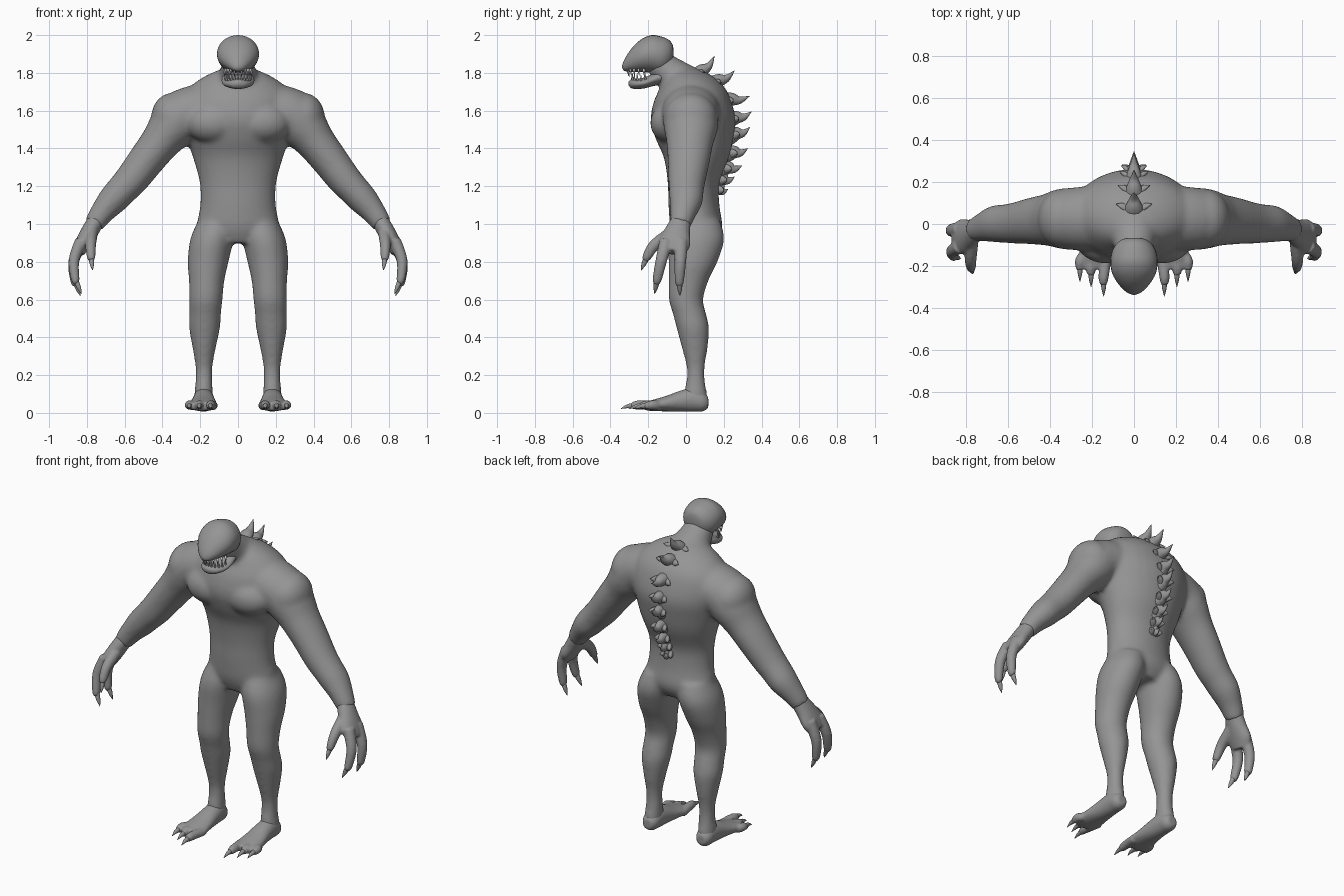
import bpy, bmesh, math
from mathutils import Vector

X, Y, Z = Vector((1, 0, 0)), Vector((0, 1, 0)), Vector((0, 0, 1))


def material(name, value):
    m = bpy.data.materials.new(name)
    m.diffuse_color = (value, value, value, 1)
    return m


skin = material("grey skin", 0.30)
ivory = material("pale teeth", 0.6)


def spline(rows, steps):
    """Catmull-Rom interpolation of (x, y, z, ru, rv) rows."""
    out = []
    for i in range(len(rows) - 1):
        p = [rows[max(i - 1, 0)], rows[i], rows[i + 1], rows[min(i + 2, len(rows) - 1)]]
        for k in range(steps):
            t = k / steps
            out.append([0.5 * (2 * b + (c - a) * t + (2 * a - 5 * b + 4 * c - d) * t * t
                               + (3 * b - a - 3 * c + d) * t ** 3) for a, b, c, d in zip(*p)])
    return out + [list(rows[-1])]


def loft(name, rows, u_hint, axis=None, sides=20, steps=4, mat=skin):
    """Skin elliptical rings along a path; axis fixes the ring normal."""
    rows = spline(rows, steps)
    bm = bmesh.new()
    rings = []
    for i, r in enumerate(rows):
        a, b = rows[max(i - 1, 0)], rows[min(i + 1, len(rows) - 1)]
        t = axis or (Vector(b[:3]) - Vector(a[:3])).normalized()
        u = (u_hint - t * u_hint.dot(t)).normalized()
        v = t.cross(u)
        ru, rv = max(r[3], 0.001), max(r[4], 0.001)
        rings.append([bm.verts.new(Vector(r[:3]) + u * ru * math.cos(w) + v * rv * math.sin(w))
                      for w in (2 * math.pi * k / sides for k in range(sides))])
    for p, q in zip(rings, rings[1:]):
        for k in range(sides):
            n = (k + 1) % sides
            bm.faces.new((p[k], p[n], q[n], q[k]))
    bm.faces.new(rings[0])
    bm.faces.new(rings[-1])
    bmesh.ops.recalc_face_normals(bm, faces=bm.faces)
    for f in bm.faces:
        f.smooth = True
    me = bpy.data.meshes.new(name)
    bm.to_mesh(me)
    bm.free()
    me.materials.append(mat)
    ob = bpy.data.objects.new(name, me)
    bpy.context.collection.objects.link(ob)
    return ob


def ball(name, centre, radii):
    bpy.ops.mesh.primitive_uv_sphere_add(segments=24, ring_count=16, location=centre)
    ob = bpy.context.object
    ob.name, ob.scale = name, radii
    ob.data.materials.append(skin)
    return ob


def fuse(name, parts, voxel, smooth):
    """Melt overlapping parts into one smooth skin."""
    bpy.ops.object.select_all(action='DESELECT')
    for p in parts:
        p.select_set(True)
    bpy.context.view_layer.objects.active = parts[0]
    bpy.ops.object.join()
    ob = bpy.context.object
    ob.name = name
    bpy.ops.object.transform_apply(location=True, rotation=True, scale=True)
    m = ob.modifiers.new("melt", 'REMESH')
    m.mode, m.voxel_size, m.use_smooth_shade = 'VOXEL', voxel, True
    s = ob.modifiers.new("relax", 'SMOOTH')
    s.factor, s.iterations = 0.5, smooth
    bpy.ops.object.modifier_apply(modifier="melt")
    bpy.ops.object.modifier_apply(modifier="relax")
    ob.data.materials.clear()
    ob.data.materials.append(skin)
    return ob


# Torso: z, y centre, half width, half depth
torso = [(.90, .05, .15, .10), (.98, .055, .215, .137), (1.1, .042, .200, .135),
         (1.22, .04, .203, .137), (1.35, .055, .238, .172), (1.45, .045, .272, .205),
         (1.55, .038, .30, .225), (1.65, .035, .30, .205), (1.72, .035, .26, .172),
         (1.78, .02, .18, .125), (1.82, 0, .09, .07)]
body = [loft("torso", [(0, y, z, a, b) for z, y, a, b in torso], X, Z, 32)]
body.append(loft("neck", [(0, .05, 1.68, .16, .14), (0, -.04, 1.76, .118, .105),
                          (0, -.11, 1.82, .092, .085), (0, -.15, 1.86, .085, .075)], X))
feet_hands = []

for s, side in ((1, "left"), (-1, "right")):
    # Chest and shoulder muscle
    body.append(ball("chest", (s * .13, -.075, 1.535), (.15, .115, .11)))
    body.append(ball("shoulder", (s * .345, .025, 1.565), (.115, .14, .13)))
    # Arm: x, y, z, depth, thickness
    arm = [(.15, .03, 1.60, .16, .15), (.28, .025, 1.575, .15, .142), (.35, .025, 1.51, .143, .128),
           (.41, .02, 1.435, .125, .106), (.48, .015, 1.345, .113, .097), (.56, .005, 1.24, .10, .09),
           (.61, .002, 1.185, .093, .084), (.665, 0, 1.125, .088, .079), (.72, -.015, 1.06, .07, .064),
           (.765, -.03, .995, .055, .053)]
    body.append(loft("arm", [(s * r[0], *r[1:]) for r in arm], Y, sides=28))
    # Leg: z, x, y, half width, half depth
    leg = [(1.02, .11, .06, .10, .12), (.92, .138, .055, .115, .148), (.8, .158, .037, .108, .13),
           (.7, .166, .013, .094, .106), (.6, .17, .0, .088, .091), (.52, .174, .02, .084, .088),
           (.45, .177, .036, .082, .086), (.35, .179, .046, .063, .07), (.25, .18, .051, .046, .049),
           (.18, .18, .051, .045, .048), (.1, .182, .05, .049, .062), (.05, .183, .05, .05, .067)]
    body.append(loft("leg", [(s * x, y, z, a, b) for z, x, y, a, b in leg], X, Z, 28))

    # Foot: y, x, z, half width, half height
    foot = [(.118, .183, .055, .03, .03), (.09, .183, .06, .048, .052), (.04, .182, .07, .054, .064),
            (-.03, .182, .062, .06, .056), (-.1, .184, .05, .07, .042), (-.17, .187, .04, .08, .031),
            (-.215, .188, .036, .074, .022)]
    feet_hands.append(loft("foot", [(s * x, y, z, a, b) for y, x, z, a, b in foot], X, Y))
    for x0, x1, tip in ((.132, .145, -.345), (.188, .205, -.30), (.24, .258, -.275)):
        k = tip + .065
        feet_hands.append(loft("toe", [(s * x0, -.15, .038, .027, .025), (s * x1, k + .03, .042, .025, .025),
                                       (s * x1, k - .008, .036, .018, .018)], X, sides=12))
        loft(side + "_toe_claw", [(s * x1, k + .01, .038, .015, .017), (s * x1, k - .03, .035, .01, .011),
                                  (s * x1, tip, .022, .001, .001)], X, sides=10)

    # Palm, fingers and finger claws
    palm = [(.75, -.025, 1.02, .052, .046), (.785, -.045, .96, .068, .046),
            (.82, -.06, .9, .084, .042), (.845, -.07, .85, .066, .034)]
    feet_hands.append(loft("palm", [(s * r[0], *r[1:]) for r in palm], Y))
    digits = (("thumb", (.775, -.07, .955), (.78, -.165, .89), (.778, -.205, .83), (.77, -.238, .755)),
              ("finger", (.83, -.105, .91), (.868, -.13, .81), (.862, -.152, .71), (.828, -.166, .63)),
              ("finger", (.83, -.025, .91), (.87, -.03, .80), (.865, -.035, .70), (.835, -.032, .62)))
    for name, *pts in digits:
        p = [Vector((s * q[0], q[1], q[2])) for q in pts]
        feet_hands.append(loft(name, [(*p[0], .036, .034), (*p[1], .031, .029), (*p[2], .025, .023),
                                      (*p[2].lerp(p[3], .3), .017, .016)], Y, sides=14))
        loft(f"{side}_{name}_claw", [(*p[2].lerp(p[3], .1), .016, .015),
                                     (*p[2].lerp(p[3], .6), .012, .011), (*p[3], .001, .001)], Y, sides=10)

fuse("body", body, .012, 12)
fuse("hands_and_feet", feet_hands, .007, 4)

# Head and lower jaw: y, z, half width, half height
skull = [(-.066, 1.905, .02, .02), (-.073, 1.902, .055, .052), (-.095, 1.895, .085, .083),
         (-.13, 1.893, .105, .099), (-.18, 1.9, .112, .1), (-.23, 1.893, .106, .089),
         (-.275, 1.875, .083, .07), (-.31, 1.853, .054, .046), (-.33, 1.838, .028, .025),
         (-.338, 1.833, .006, .006)]
loft("head", [(0, y, z, a, b) for y, z, a, b in skull], X, Y, 28)
jaw = [(-.11, 1.785, .075, .045), (-.17, 1.765, .086, .034), (-.22, 1.747, .082, .029),
       (-.265, 1.742, .065, .027), (-.292, 1.742, .04, .022), (-.304, 1.744, .01, .008)]
loft("lower_jaw", [(0, y, z, a, b) for y, z, a, b in jaw], X, Y, 24)

# Teeth around the mouth arc
for i in range(11):
    w = math.radians(-75 + 15 * i)
    x, c = math.sin(w), math.cos(w)
    size = .026 if i % 2 else .034
    uy, ly = -.195 - .115 * c, -.19 - .095 * c
    loft("upper_tooth", [(.075 * x, uy, 1.822, .008, .008), (.073 * x, uy + .005, 1.812 - size, .001, .001)],
         X, sides=6, steps=1, mat=ivory)
    loft("lower_tooth", [(.068 * x, ly, 1.758, .008, .008), (.066 * x, ly - .002, 1.766 + size, .001, .001)],
         X, sides=6, steps=1, mat=ivory)

# Back spines: base y, z, tip y, z, half width
spines = [(.065, 1.79, .15, 1.888, .085), (.15, 1.745, .257, 1.812, .077), (.215, 1.655, .338, 1.678, .07),
          (.243, 1.555, .347, 1.595, .062), (.248, 1.47, .338, 1.512, .058), (.235, 1.375, .327, 1.4, .055),
          (.205, 1.295, .297, 1.31, .05), (.18, 1.235, .257, 1.25, .045), (.165, 1.185, .222, 1.185, .04)]
for by, bz, ty, tz, w in spines:
    base, tip = Vector((0, by, bz)), Vector((0, ty, tz))
    out = (tip - base).normalized()
    up = X.cross(out)
    mid = base.lerp(tip, .55) - up * .012
    loft("spine", [(*(base - out * .03), w * .75, .045), (*base.lerp(tip, .2), w * .5, .036),
                   (*mid, w * .27, .02), (*tip, .001, .001)], X, sides=12)
    # Side prongs of each spine
    for s in (1, -1):
        end = base + X * s * w + out * .035 - up * .01
        loft("spine_prong", [(*(base - out * .015), .032, .025), (*base.lerp(end, .6), .02, .014),
                             (*end, .001, .001)], up, sides=8)
